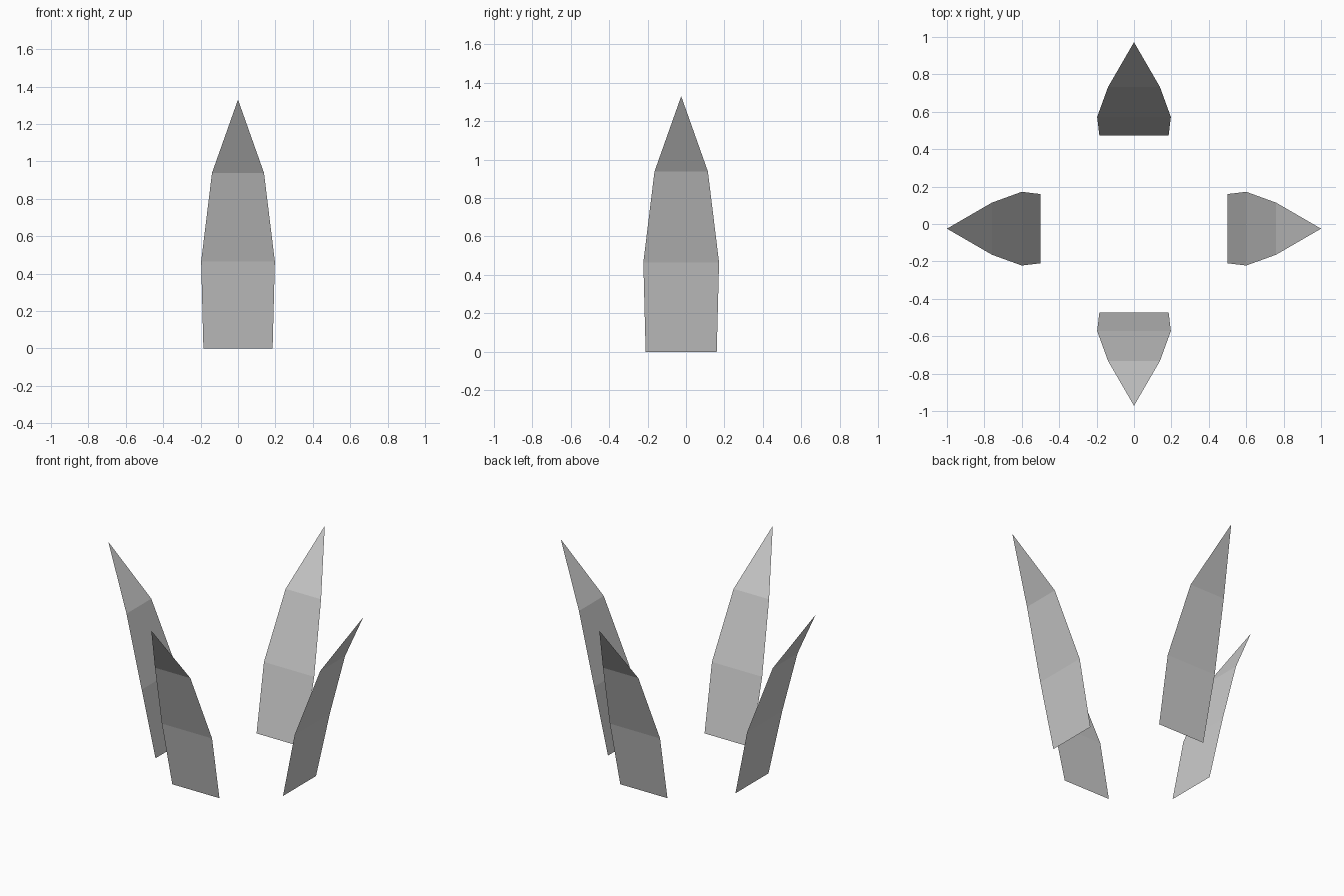
import bpy
import math
from mathutils import Matrix

if "Cube" in bpy.data.objects:
    bpy.data.objects.remove(bpy.data.objects["Cube"])

# Leaf profile rows: (outward offset, half width, height)
ROWS = [(0.0, 0.185, 0.0), (0.1, 0.197, 0.465), (0.26, 0.139, 0.938)]
TIP = (0.5, 1.33)


def leaf(name, x, y, angle):
    """Flat bent blade, leaning outward along the given direction."""
    verts = [(o, s * w, z) for o, w, z in ROWS for s in (-1, 1)]
    verts.append((TIP[0], 0, TIP[1]))
    faces = [(i, i + 1, i + 3, i + 2) for i in (0, 2)] + [(4, 5, 6)]
    mesh = bpy.data.meshes.new(name)
    mesh.from_pydata(verts, [], faces)
    mesh.transform(Matrix.Translation((x, y, 0)) @ Matrix.Rotation(angle, 4, 'Z'))
    obj = bpy.data.objects.new(name, mesh)
    bpy.context.collection.objects.link(obj)


# Four leaves around an open centre
leaf("leaf_right", 0.5, -0.025, 0)
leaf("leaf_left", -0.5, -0.025, math.pi)
leaf("leaf_back", 0, 0.472, math.pi / 2)
leaf("leaf_front", 0, -0.472, -math.pi / 2)
